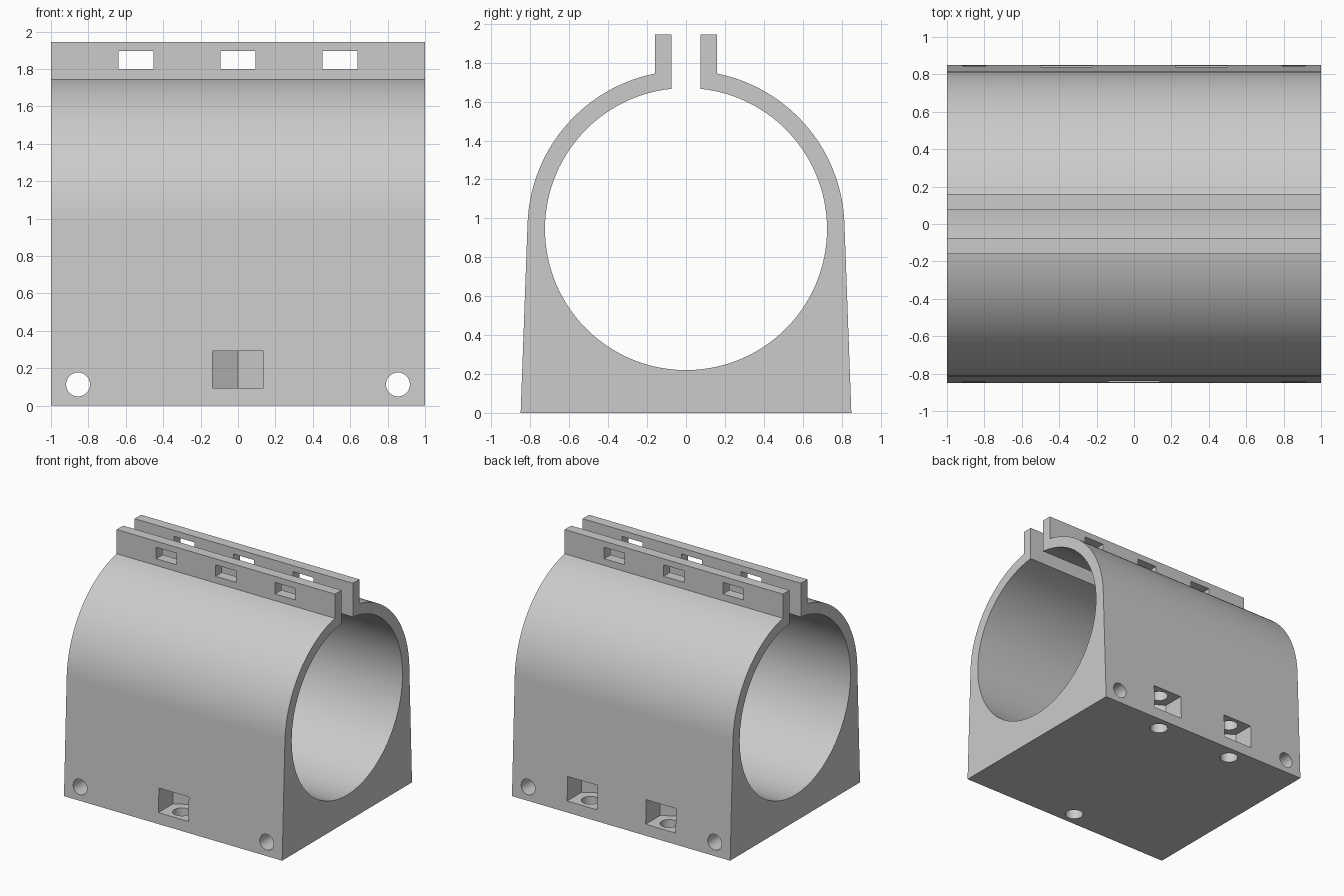
import bpy, bmesh
from math import sin, cos, pi, asin, radians
from mathutils import Vector

if "Cube" in bpy.data.objects:
    bpy.data.objects.remove(bpy.data.objects["Cube"])

AXIS_Z = 0.945            # height of the bore axis
BORE_R, SHELL_R = 0.725, 0.815
GAP, RAIL = 0.075, 0.16   # inner and outer y of the clamp rails
TOP = 1.945

grey = bpy.data.materials.new("plain grey")
grey.use_nodes = True
grey.diffuse_color = (0.6, 0.6, 0.6, 1)
grey.node_tree.nodes["Principled BSDF"].inputs["Base Color"].default_value = (0.6, 0.6, 0.6, 1)


def prism(name, points, sweep):
    """Extrude a closed 3D outline along a vector."""
    bm = bmesh.new()
    face = bm.faces.new([bm.verts.new(p) for p in points])
    new = bmesh.ops.extrude_face_region(bm, geom=[face])["geom"]
    bmesh.ops.translate(bm, vec=Vector(sweep),
                        verts=[v for v in new if isinstance(v, bmesh.types.BMVert)])
    bmesh.ops.recalc_face_normals(bm, faces=bm.faces)
    mesh = bpy.data.meshes.new(name)
    bm.to_mesh(mesh)
    bm.free()
    mesh.materials.append(grey)
    obj = bpy.data.objects.new(name, mesh)
    bpy.context.collection.objects.link(obj)
    return obj


def arc(radius, start, end, n):
    """Points (y, z) on an arc about the bore axis."""
    angles = [start + (end - start) * i / n for i in range(n + 1)]
    return [(radius * cos(a), AXIS_Z + radius * sin(a)) for a in angles]


def circle(radius, n=32):
    return [(radius * cos(2 * pi * i / n), radius * sin(2 * pi * i / n)) for i in range(n)]


# Clamp body: tapered walls, round shell, two rails and an open bore
rail_angle = pi / 2 - asin(RAIL / SHELL_R)
gap_angle = pi / 2 - asin(GAP / BORE_R)
half = [(0.85, 0)] + arc(SHELL_R, radians(2.2), rail_angle, 36) + [(RAIL, TOP), (GAP, TOP)]
bore = arc(BORE_R, gap_angle, -pi - gap_angle, 120)
profile = half + bore + [(-y, z) for y, z in reversed(half)]
body = prism("clamp_body", [(-1, y, z) for y, z in profile], (2, 0, 0))

cutters = []

# Strap slots through both rails
for x in (-0.545, 0, 0.545):
    rect = [(x - 0.093, 1.8), (x + 0.093, 1.8), (x + 0.093, 1.895), (x - 0.093, 1.895)]
    cutters.append(prism("strap_slot", [(px, -0.5, pz) for px, pz in rect], (0, 1, 0)))

# Round holes running front to back near the base corners
for x in (-0.855, 0.855):
    cutters.append(prism("cross_hole", [(x + a, -1, 0.113 + b) for a, b in circle(0.064)], (0, 2, 0)))

# Nut pockets with pointed backs, each with a bolt hole from below
for x, side in ((0, -1), (-0.36, 1), (0.36, 1)):
    outline = [(-0.137, 1), (0.137, 1), (0.137, 0.657), (0, 0.578), (-0.137, 0.657)]
    cutters.append(prism("nut_pocket", [(x + a, side * b, 0.093) for a, b in outline], (0, 0, 0.2)))
    cutters.append(prism("bolt_hole",
                         [(x + a, side * 0.735 + b, -0.1) for a, b in circle(0.07)], (0, 0, 0.52)))

for cutter in cutters:
    mod = body.modifiers.new(cutter.name, "BOOLEAN")
    mod.operation = "DIFFERENCE"
    mod.solver = "EXACT"
    mod.object = cutter

# Bake the cuts and drop the cutters
graph = bpy.context.evaluated_depsgraph_get()
baked = bpy.data.meshes.new_from_object(body.evaluated_get(graph))
body.modifiers.clear()
body.data = baked
for cutter in cutters:
    bpy.data.objects.remove(cutter)

bpy.ops.object.select_all(action="DESELECT")
body.select_set(True)
bpy.context.view_layer.objects.active = body
bpy.ops.object.shade_smooth_by_angle(angle=radians(25))
